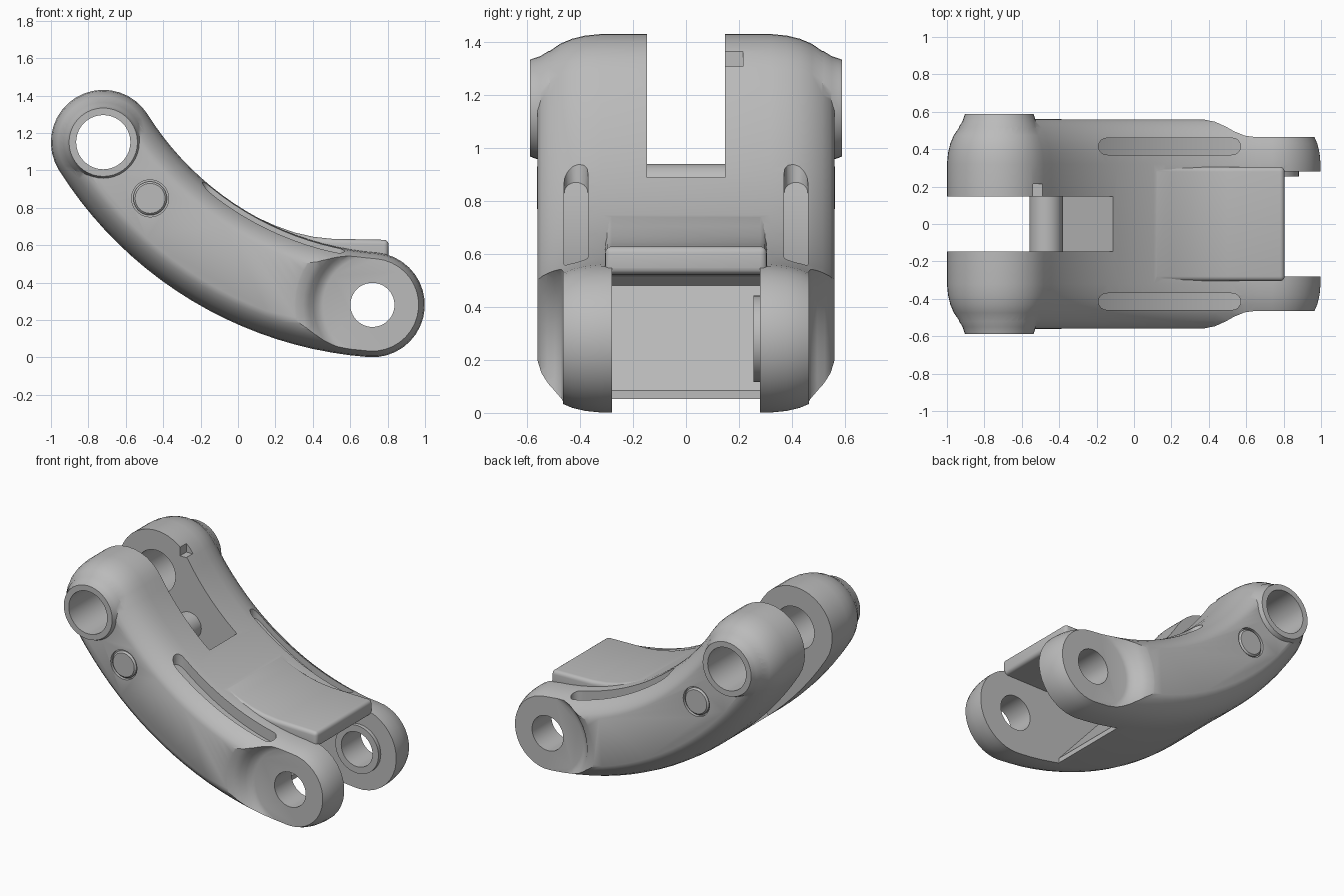
import bpy, bmesh, math

cube = bpy.data.objects.get("Cube")
if cube:
    bpy.data.objects.remove(cube, do_unlink=True)

grey = bpy.data.materials.new("plain_grey")
grey.use_nodes = True
colour = (0.5, 0.5, 0.5, 1)
grey.diffuse_color = colour
grey.node_tree.nodes["Principled BSDF"].inputs["Base Color"].default_value = colour

# Arm centre line: a circular arc joining the two pivots, in the XZ plane
ARC_X, ARC_Z, ARC_R = 0.862, 2.143, 1.868
START, END = math.radians(-147.9), math.radians(-94.4)


def polar(cx, cz, r, a):
    return cx + r * math.cos(a), cz + r * math.sin(a)


UPPER = polar(ARC_X, ARC_Z, ARC_R, START)
LOWER = polar(ARC_X, ARC_Z, ARC_R, END)
PIN = (-0.47, 0.85)


def sweep(cx, cz, r, a, b, n):
    return [polar(cx, cz, r, a + (b - a) * i / n) for i in range(n + 1)]


def arm_outline(r):
    """Band of half-width r around the arc, with round ends."""
    pts = sweep(ARC_X, ARC_Z, ARC_R + r, START, END, 20)
    pts += sweep(*LOWER, r, END, END + math.pi, 18)[1:-1]
    pts += sweep(ARC_X, ARC_Z, ARC_R - r, END, START, 20)
    pts += sweep(*UPPER, r, START + math.pi, START + 2 * math.pi, 18)[1:-1]
    return pts


def loft(name, loops):
    """Solid skinned through matching closed loops, capped at both ends."""
    bm = bmesh.new()
    rings = [[bm.verts.new(p) for p in loop] for loop in loops]
    n = len(rings[0])
    for a, b in zip(rings, rings[1:]):
        for i in range(n):
            j = (i + 1) % n
            bm.faces.new((a[i], a[j], b[j], b[i]))
    bm.faces.new(rings[0])
    bm.faces.new(rings[-1])
    bmesh.ops.recalc_face_normals(bm, faces=bm.faces)
    mesh = bpy.data.meshes.new(name)
    bm.to_mesh(mesh)
    bm.free()
    mesh.materials.append(grey)
    obj = bpy.data.objects.new(name, mesh)
    bpy.context.collection.objects.link(obj)
    return obj


def prism(name, pts, y0, y1):
    return loft(name, [[(x, y, z) for x, z in pts] for y in (y0, y1)])


def lathe(name, centre, profile, side=1, n=40):
    """Solid turned about a sideways axis from (radius, y) pairs."""
    return loft(name, [[(x, y * side, z) for x, z in
                        sweep(*centre, r, 0, 2 * math.pi, n)[:-1]] for r, y in profile])


def activate(obj):
    bpy.ops.object.select_all(action='DESELECT')
    obj.select_set(True)
    bpy.context.view_layer.objects.active = obj


def combine(target, tool, operation='DIFFERENCE'):
    mod = target.modifiers.new("combine", 'BOOLEAN')
    mod.operation, mod.solver, mod.object = operation, 'EXACT', tool
    activate(target)
    bpy.ops.object.modifier_apply(modifier=mod.name)
    bpy.data.objects.remove(tool, do_unlink=True)


# Main body with softly rounded flanks
flank = [(0.28, 0.32), (0.274, 0.38), (0.262, 0.43), (0.243, 0.475),
         (0.215, 0.515), (0.185, 0.545), (0.155, 0.56)]
section = [(r, -y) for r, y in reversed(flank)] + flank
body = loft("curved_arm", [[(x, y, z) for x, z in arm_outline(r)] for r, y in section])

for s in (-1, 1):
    # Raised collar on the upper pivot
    combine(body, lathe("collar", UPPER, [(0.23, 0.45), (0.215, 0.52), (0.196, 0.55),
                                          (0.188, 0.575), (0.183, 0.588)], s), 'UNION')
    # Flared seat around the lower pivot
    combine(body, lathe("seat", LOWER, [(0.265, 0.465), (0.29, 0.472), (0.315, 0.495),
                                        (0.34, 0.524), (0.37, 0.547), (0.41, 0.558),
                                        (0.43, 0.563), (0.43, 0.7)], s))
    # Shallow ring around each end of the cross pin
    combine(body, lathe("pin_ring", PIN, [(0.099, 0.54), (0.099, 0.7)], s))
    # Long round-ended groove following the upper surface
    loops = []
    x0, x1, half = -0.19, 0.57, 0.045
    for i in range(25):
        x = (x0 + x1) / 2 - (x1 - x0) / 2 * math.cos(math.pi * i / 24)
        d = max(0, half - min(x - x0, x1 - x))
        w = math.sqrt(max(0.00004, half * half - d * d))
        top = ARC_Z - math.sqrt((ARC_R - 0.27) ** 2 - (x - ARC_X) ** 2)
        y = s * 0.415
        loops.append([(x, y - w, top - 0.07), (x, y + w, top - 0.07),
                      (x, y + w, top + 0.2), (x, y - w, top + 0.2)])
    combine(body, loft("groove", loops))

# Fork slot at the upper end, square to the arm
combine(body, prism("upper_slot", [(-0.11, 0.89), (0.04, 1.03), (0.04, 1.7), (-1.2, 1.7),
                                   (-1.2, 0.3), (-0.73, 0.3)], -0.147, 0.147))
# Fork slot at the lower end, with a sloping floor behind a thin lip
combine(body, prism("lower_slot", [(0.37, -0.2), (0.37, 0.085), (0.02, 0.48), (0.06, 0.515),
                                   (0.36, 0.52), (0.36, 0.8), (1.2, 0.8), (1.2, -0.2)],
                    -0.28, 0.28))
# Small notch beside the upper slot
combine(body, prism("notch", [(-0.54, 1.305), (-0.49, 1.305), (-0.49, 1.5), (-0.54, 1.5)],
                    0.13, 0.215))

# Cover plate blending from the body over the lower fork
plate = prism("cover_plate", [(0.1, 0.55), (0.1, 0.749), (0.2, 0.704), (0.3, 0.668),
                              (0.4, 0.645), (0.5, 0.634), (0.805, 0.628), (0.805, 0.523),
                              (0.3, 0.523)], -0.305, 0.305)
bevel = plate.modifiers.new("soft_edges", 'BEVEL')
bevel.width, bevel.segments, bevel.angle_limit = 0.025, 4, math.radians(40)
activate(plate)
bpy.ops.object.modifier_apply(modifier=bevel.name)
combine(body, plate, 'UNION')

# Inner spacer on the left lower lobe
combine(body, lathe("spacer", LOWER, [(0.163, 0.255), (0.163, 0.33)]), 'UNION')

# Through holes for the pivots
for centre, radius in ((UPPER, 0.145), (LOWER, 0.118)):
    combine(body, lathe("bore", centre, [(radius, -1), (radius, 1)]))

# Cross pin with slim chamfers
pin = lathe("cross_pin", PIN, [(0.08, -0.562), (0.09, -0.552), (0.09, 0.552), (0.08, 0.562)])

for obj in (body, pin):
    activate(obj)
    bpy.ops.object.shade_smooth_by_angle(angle=math.radians(30))
